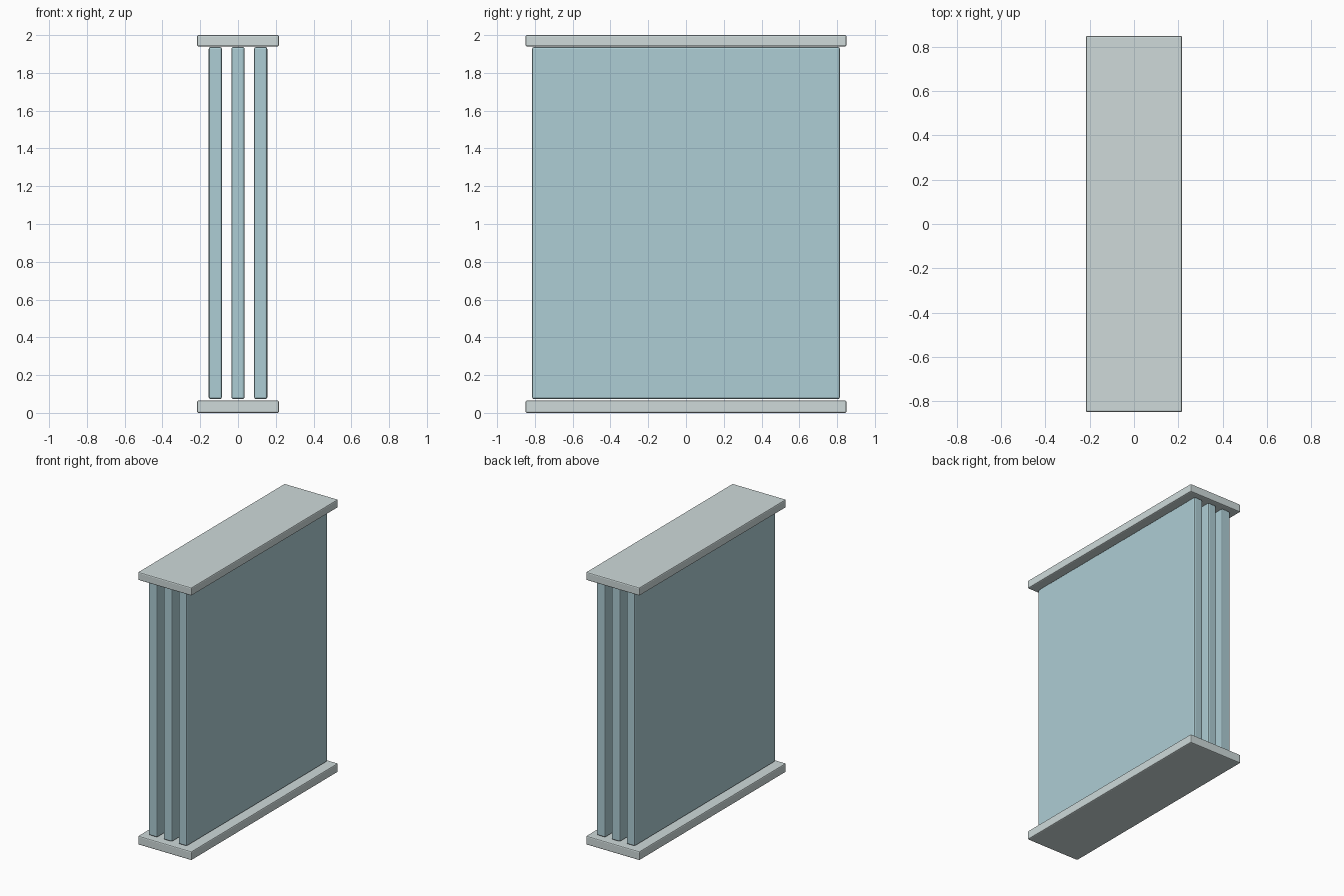
import bpy

if "Cube" in bpy.data.objects:
    bpy.data.objects.remove(bpy.data.objects["Cube"])


def material(name, color):
    mat = bpy.data.materials.new(name)
    mat.diffuse_color = color
    mat.use_nodes = True
    mat.node_tree.nodes["Principled BSDF"].inputs["Base Color"].default_value = mat.diffuse_color
    return mat


def slab(name, x, width, depth, z0, z1, bevel, mat):
    """Box with softened edges, spanning z0 to z1."""
    bpy.ops.mesh.primitive_cube_add(size=1, location=(x, 0, (z0 + z1) / 2))
    ob = bpy.context.object
    ob.name = name
    ob.scale = (width, depth, z1 - z0)
    bpy.ops.object.transform_apply(location=False, rotation=False, scale=True)
    mod = ob.modifiers.new("edge_bevel", 'BEVEL')
    mod.width = bevel
    mod.segments = 2
    ob.data.materials.append(mat)
    return ob


metal = material("pale_metal", (0.62, 0.70, 0.70, 1))
glass = material("blue_glass", (0.42, 0.61, 0.66, 1))

# Bottom and top rails
slab("bottom_rail", 0, 0.435, 1.70, 0.0, 0.065, 0.008, metal)
slab("top_rail", 0, 0.435, 1.70, 1.94, 2.0, 0.008, metal)

# Three parallel panes held between the rails
for i, name in enumerate(("left_pane", "middle_pane", "right_pane")):
    slab(name, (i - 1) * 0.12, 0.07, 1.63, 0.073, 1.937, 0.01, glass)
